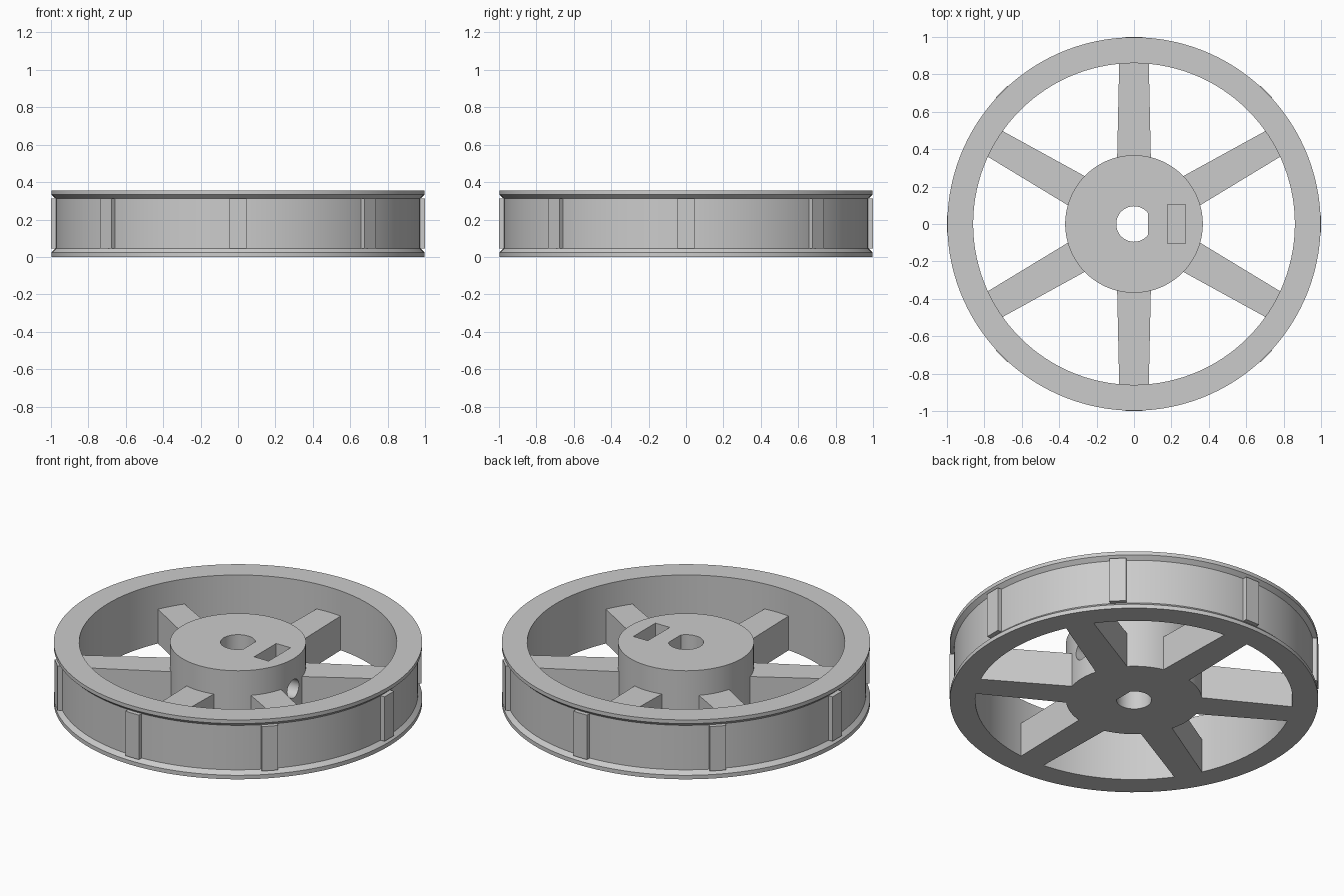
import bpy, bmesh, math
from mathutils import Matrix

cube = bpy.data.objects.get("Cube")
if cube:
    bpy.data.objects.remove(cube, do_unlink=True)

HEIGHT = 0.355
SEGMENTS = 120

grey = bpy.data.materials.new("plain grey")
grey.use_nodes = True
grey.diffuse_color = (0.6, 0.6, 0.6, 1)
grey.node_tree.nodes["Principled BSDF"].inputs["Base Color"].default_value = (0.6, 0.6, 0.6, 1)


def make_object(name, bm):
    bmesh.ops.recalc_face_normals(bm, faces=bm.faces)
    mesh = bpy.data.meshes.new(name)
    bm.to_mesh(mesh)
    bm.free()
    mesh.materials.append(grey)
    obj = bpy.data.objects.new(name, mesh)
    bpy.context.collection.objects.link(obj)
    return obj


def lathe(name, profile):
    """Revolve a closed (radius, z) outline around the z axis."""
    bm = bmesh.new()
    rings = []
    for i in range(SEGMENTS):
        a = math.tau * i / SEGMENTS
        rings.append([bm.verts.new((r * math.cos(a), r * math.sin(a), z)) for r, z in profile])
    n = len(profile)
    for i in range(SEGMENTS):
        here, after = rings[i], rings[(i + 1) % SEGMENTS]
        for j in range(n):
            k = (j + 1) % n
            bm.faces.new((here[j], after[j], after[k], here[k]))
    return make_object(name, bm)


def prism(name, outline, z0, z1, angle=0.0):
    """Extrude an (x, y) outline from z0 to z1 and turn it about z."""
    bm = bmesh.new()
    base = bm.faces.new([bm.verts.new((x, y, z0)) for x, y in outline])
    top = bmesh.ops.extrude_face_region(bm, geom=[base])["geom"]
    moved = [v for v in top if isinstance(v, bmesh.types.BMVert)]
    bmesh.ops.translate(bm, vec=(0, 0, z1 - z0), verts=moved)
    bm.transform(Matrix.Rotation(angle, 4, "Z"))
    return make_object(name, bm)


def circle(radius, count, start=0.0, sweep=math.tau, closed=True):
    steps = count if closed else count - 1
    return [(radius * math.cos(start + sweep * i / steps),
             radius * math.sin(start + sweep * i / steps)) for i in range(count)]


def rectangle(x0, x1, half):
    return [(x0, -half), (x1, -half), (x1, half), (x0, half)]


def cut(target, cutters):
    for c in cutters:
        c.hide_render = True
        mod = target.modifiers.new(c.name, "BOOLEAN")
        mod.operation = "DIFFERENCE"
        mod.solver = "EXACT"
        mod.object = c
    bpy.context.view_layer.update()
    result = bpy.data.meshes.new_from_object(
        target.evaluated_get(bpy.context.evaluated_depsgraph_get()))
    target.modifiers.clear()
    target.data = result
    for c in cutters:
        bpy.data.objects.remove(c, do_unlink=True)


# Rim with a chamfered flange on each side of the tread
inner, tread, flange = 0.86, 0.975, 0.998
rim = lathe("rim", [
    (inner, 0), (flange, 0), (flange, 0.024), (tread, 0.046),
    (tread, HEIGHT - 0.043), (flange, HEIGHT - 0.022),
    (flange, HEIGHT), (inner, HEIGHT)])

# Hub with a D-shaped bore, a nut slot and a screw hole
hub = prism("hub", circle(0.368, SEGMENTS), 0, HEIGHT)
flat = math.acos(0.075 / 0.095)
bore = prism("bore_cutter", circle(0.095, 48, flat, math.tau - 2 * flat, False), -0.1, 0.5)
slot = prism("slot_cutter", rectangle(0.18, 0.275, 0.104), 0.07, 0.5)
screw = prism("screw_cutter", circle(0.055, 32), 0.03, 0.5)
screw.data.transform(Matrix.Translation((0, 0, 0.175)) @ Matrix.Rotation(math.pi / 2, 4, "Y"))
cut(hub, [bore, slot, screw])

# Six tapered spokes, lower than the rim
spoke_outline = [(0.355, -0.09), (0.868, -0.079), (0.868, 0.079), (0.355, 0.09)]
for i in range(6):
    prism(f"spoke_{i + 1}", spoke_outline, 0, 0.205, math.radians(30 + 60 * i))

# Eight raised ribs across the tread
for i in range(8):
    prism(f"tread_rib_{i + 1}", rectangle(0.96, 1.0, 0.045), 0.046, HEIGHT - 0.043,
          math.radians(45 * i))

# Smooth the round parts, keeping hard edges
bpy.ops.object.select_all(action="DESELECT")
for obj in (rim, hub):
    obj.select_set(True)
bpy.context.view_layer.objects.active = rim
bpy.ops.object.shade_smooth_by_angle(angle=math.radians(25))
